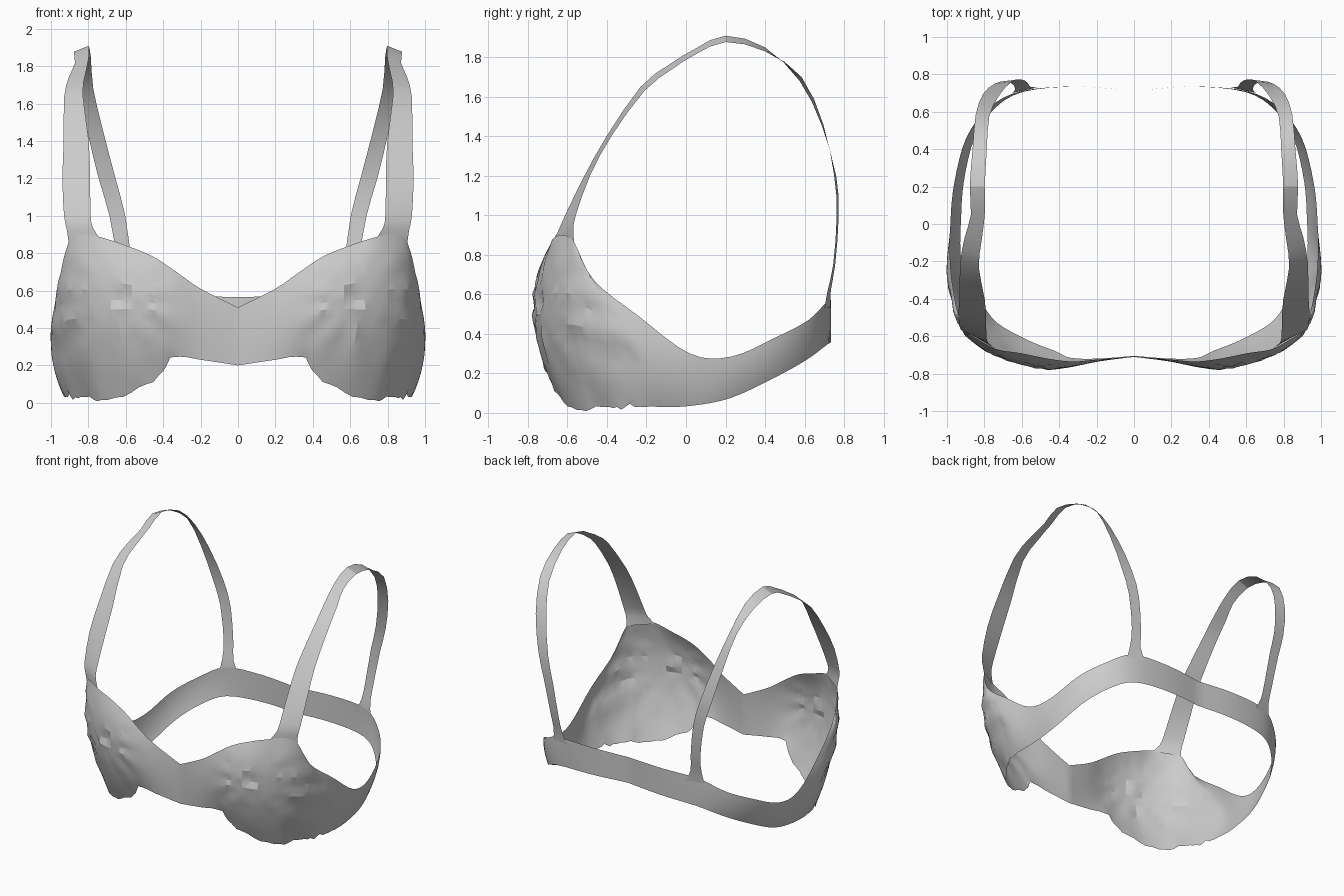
import bpy, bmesh, math, random
from mathutils import Vector

if "Cube" in bpy.data.objects:
    bpy.data.objects.remove(bpy.data.objects["Cube"])

random.seed(4)
fabric = bpy.data.materials.new("grey fabric")
fabric.diffuse_color = (0.6, 0.6, 0.6, 1)
fabric.use_nodes = True
fabric.node_tree.nodes["Principled BSDF"].inputs["Base Color"].default_value = fabric.diffuse_color


def spline(rows, steps):
    """Smooth Catmull-Rom resampling of rows of numbers."""
    rows = [Vector(r) for r in rows]
    out, n = [], len(rows)
    for i in range(n - 1):
        a, b = rows[max(i - 1, 0)], rows[i]
        c, d = rows[i + 1], rows[min(i + 2, n - 1)]
        for s in range(steps):
            t = s / steps
            out.append(0.5 * (2 * b + (c - a) * t + (2 * a - 5 * b + 4 * c - d) * t * t
                              + (3 * b - a - 3 * c + d) * t ** 3))
    return out + [rows[-1]]


def sheet(name, grid):
    """Grid of points to a mirrored cloth sheet."""
    bm = bmesh.new()
    vs = [[bm.verts.new(p) for p in row] for row in grid]
    for a, b in zip(vs, vs[1:]):
        for j in range(len(a) - 1):
            bm.faces.new((a[j], b[j], b[j + 1], a[j + 1]))
    me = bpy.data.meshes.new(name)
    bm.to_mesh(me)
    bm.free()
    me.materials.append(fabric)
    ob = bpy.data.objects.new(name, me)
    bpy.context.collection.objects.link(ob)
    mod = ob.modifiers.new("mirror", "MIRROR")
    mod.merge_threshold = 0.002
    bpy.context.view_layer.objects.active = ob
    ob.select_set(True)
    bpy.ops.object.shade_smooth_by_angle(angle=math.radians(20))
    ob.select_set(False)


# Cup stations, front centre to side: bottom, middle and top points
cup = [
    (0, -.705, .20, 0, -.71, .36, 0, -.71, .51),
    (.20, -.72, .23, .19, -.735, .42, .20, -.725, .61),
    (.34, -.715, .245, .36, -.768, .48, .33, -.735, .70),
    (.42, -.68, .15, .49, -.77, .50, .46, -.72, .785),
    (.57, -.62, .055, .64, -.74, .50, .61, -.69, .845),
    (.73, -.53, .015, .79, -.665, .50, .735, -.67, .885),
    (.81, -.43, .03, .90, -.57, .50, .83, -.62, .90),
    (.87, -.35, .03, .955, -.455, .46, .905, -.565, .86),
    (.91, -.26, .03, .985, -.33, .38, .945, -.465, .67),
    (.928, -.14, .03, .997, -.19, .26, .98, -.24, .49),
]
# Wing stations, side to back centre: x, y, bottom z, top z, inward lean
wing = [(.965, .02, .035, .30, .04), (.945, .23, .075, .285, .035),
        (.885, .46, .18, .385, .03), (.77, .62, .27, .47, .02),
        (.60, .71, .34, .56, .008), (.30, .735, .36, .57, 0),
        (0, .71, .365, .565, 0)]
stations = cup + [(x - k, y - k * y * .6, b, x, y, (b + t) / 2, x + k * .4, y, t)
                  for x, y, b, t, k in wing]

# Cups and band as one sheet, with folds fanning out from each cup point
STEPS, ROWS = 4, 16
grid = []
for i, r in enumerate(spline(stations, STEPS)):
    lo, mid, hi = Vector(r[0:3]), Vector(r[3:6]), Vector(r[6:9])
    u = i / STEPS
    on_cup = max(0, min(1, u - 1.5, 9 - u))
    row = []
    for j in range(ROWS + 1):
        v = j / ROWS
        p = (lo * (2 * (v - .5) * (v - 1)) + mid * (4 * v * (1 - v))
             + hi * (2 * v * (v - .5)))
        if on_cup:
            dx, dz = p.x - .63, p.z - .57
            dist = math.hypot(dx, dz)
            # radial pleats, a dimple and rings around it
            fold = .007 * math.sin(11 * math.atan2(dz, dx)) * min(1, dist / .2)
            fold -= .022 * math.exp(-(dist / .05) ** 2)
            fold += .006 * math.cos(dist * 75) * math.exp(-dist / .15)
            fold += random.uniform(-.003, .003)
            out = Vector((p.x * .5, p.y, 0)).normalized()
            p += out * fold * on_cup * math.sin(math.pi * v)
            if j == 0 and i % 2:
                p.z = max(0, p.z + random.uniform(-.015, .02) * on_cup)
        row.append(p)
    grid.append(row)
sheet("cups_and_band", grid)

# Shoulder strap: centre point and half-width vector, front to back
strap = [
    (.822, -.617, .868, .084, .052, -.01), (.845, -.605, .93, .07, .035, -.005),
    (.859, -.585, 1.00, .071, .027, 0), (.865, -.50, 1.20, .074, .014, 0),
    (.865, -.39, 1.40, .067, .012, 0),
    (.88, -.22, 1.64, .05, .01, -.01), (.86, -.08, 1.75, .045, .01, -.01),
    (.835, .05, 1.83, .037, 0, -.015), (.838, .20, 1.893, .04, 0, -.016),
    (.825, .40, 1.84, .038, 0, -.01), (.81, .58, 1.69, .036, .005, .01),
    (.765, .69, 1.46, .042, .005, 0), (.70, .755, 1.20, .045, -.005, 0),
    (.645, .768, 1.00, .042, -.005, 0), (.607, .75, .75, .038, -.005, 0),
    (.595, .725, .62, .042, -.008, 0), (.58, .716, .53, .07, -.015, 0),
]
grid = []
for r in spline(strap, 2):
    c, w = Vector(r[0:3]), Vector(r[3:6])
    grid.append([c + w, c, c - w])
# flip so the outside faces out
sheet("shoulder_straps", [row[::-1] for row in grid][::-1])
